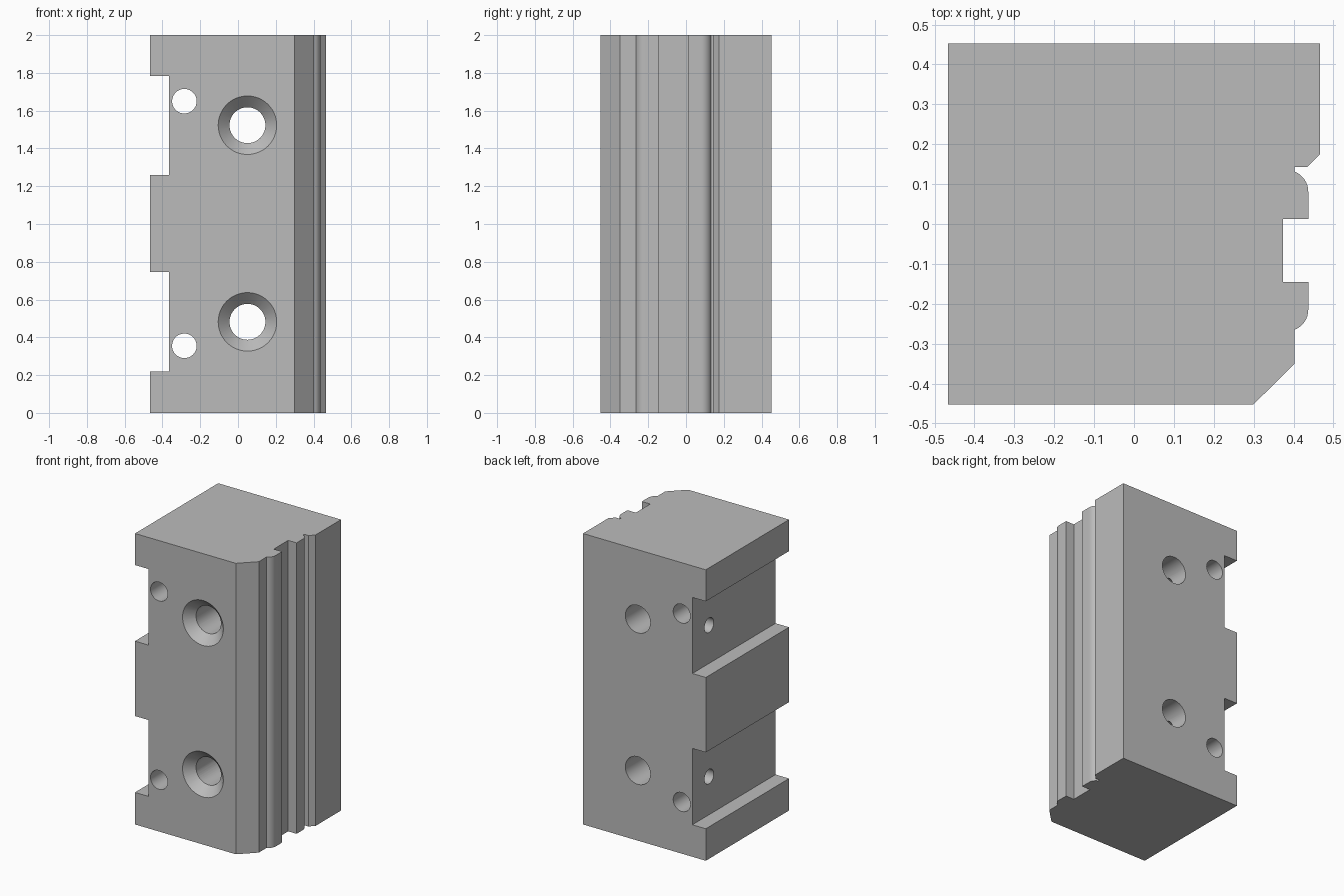
import bpy, bmesh, math
from mathutils import Matrix, Vector

cube = bpy.data.objects.get("Cube")
if cube:
    bpy.data.objects.remove(cube, do_unlink=True)

grey = bpy.data.materials.new("light_grey")
grey.use_nodes = True
colour = (0.5, 0.5, 0.5, 1)
grey.diffuse_color = colour
grey.node_tree.nodes["Principled BSDF"].inputs["Base Color"].default_value = colour

HEIGHT, HALF_X, HALF_Y = 2.0, 0.467, 0.452


def make_object(name, bm):
    bmesh.ops.recalc_face_normals(bm, faces=bm.faces)
    mesh = bpy.data.meshes.new(name)
    bm.to_mesh(mesh)
    bm.free()
    mesh.materials.append(grey)
    obj = bpy.data.objects.new(name, mesh)
    bpy.context.collection.objects.link(obj)
    return obj


def bead(y_start, direction, steps=8):
    """Rounded shoulder from the neck (x 0.403) to the rib face (x 0.437)."""
    r = 0.054
    sweep = math.acos((r - 0.034) / r)
    return [(0.437 - r + r * math.cos(sweep * i / steps),
             y_start + direction * r * math.sin(sweep * i / steps))
            for i in range(steps + 1)]


def cylinder(name, start, end, r1, r2, segments=48):
    start, end = Vector(start), Vector(end)
    axis = end - start
    bm = bmesh.new()
    turn = axis.to_track_quat('Z', 'Y').to_matrix().to_4x4()
    bmesh.ops.create_cone(bm, cap_ends=True, segments=segments, radius1=r1, radius2=r2,
                          depth=axis.length,
                          matrix=Matrix.Translation((start + end) / 2) @ turn)
    return make_object(name, bm)


def box(name, x0, x1, y0, y1, z0, z1):
    bm = bmesh.new()
    size = Matrix.Diagonal((x1 - x0, y1 - y0, z1 - z0, 1))
    centre = Matrix.Translation(((x0 + x1) / 2, (y0 + y1) / 2, (z0 + z1) / 2))
    bmesh.ops.create_cube(bm, size=1, matrix=centre @ size)
    return make_object(name, bm)


# Extruded block with the ribbed, chamfered side
profile = [(-HALF_X, -HALF_Y), (0.3, -HALF_Y), (0.403, -0.35)]
profile += reversed(bead(-0.215, -1))
profile += [(0.437, -0.145), (0.373, -0.145), (0.373, 0.012), (0.437, 0.012)]
profile += bead(0.081, 1)
profile += [(0.403, 0.143), (0.435, 0.143), (HALF_X, 0.175),
            (HALF_X, HALF_Y), (-HALF_X, HALF_Y)]
bm = bmesh.new()
base = bm.faces.new([bm.verts.new((x, y, 0)) for x, y in profile])
top = bmesh.ops.extrude_face_region(bm, geom=[base])["geom"]
bmesh.ops.translate(bm, vec=(0, 0, HEIGHT),
                    verts=[v for v in top if isinstance(v, bmesh.types.BMVert)])
block = make_object("block", bm)

# Cutters: side notches, countersunk bores, pin holes, cross holes
cutters = []
for z0, z1, bore_z, pin_z in ((0.22, 0.745, 0.482, 0.355), (1.26, 1.783, 1.523, 1.65)):
    cutters.append(box("notch_cutter", -0.6, -0.365, -0.6, 0.6, z0, z1))
    cutters.append(cylinder("bore_cutter", (0.05, -0.6, bore_z), (0.05, 0.6, bore_z),
                            0.095, 0.095))
    cutters.append(cylinder("countersink_cutter", (0.05, -HALF_Y - 0.02, bore_z),
                            (0.05, -HALF_Y + 0.06, bore_z), 0.175, 0.095))
    cutters.append(cylinder("pin_hole_cutter", (-0.284, -0.6, pin_z), (-0.284, 0.6, pin_z),
                            0.065, 0.065))
    cutters.append(cylinder("cross_hole_cutter", (-0.6, 0.27, bore_z), (0.05, 0.27, bore_z),
                            0.05, 0.05, 32))

bpy.ops.object.select_all(action='DESELECT')
bpy.context.view_layer.objects.active = block
block.select_set(True)
for cutter in cutters:
    mod = block.modifiers.new("cut", 'BOOLEAN')
    mod.operation = 'DIFFERENCE'
    mod.solver = 'EXACT'
    mod.object = cutter
    bpy.ops.object.modifier_apply(modifier=mod.name)
for cutter in cutters:
    bpy.data.objects.remove(cutter, do_unlink=True)

bpy.ops.object.shade_smooth_by_angle(angle=math.radians(25))
